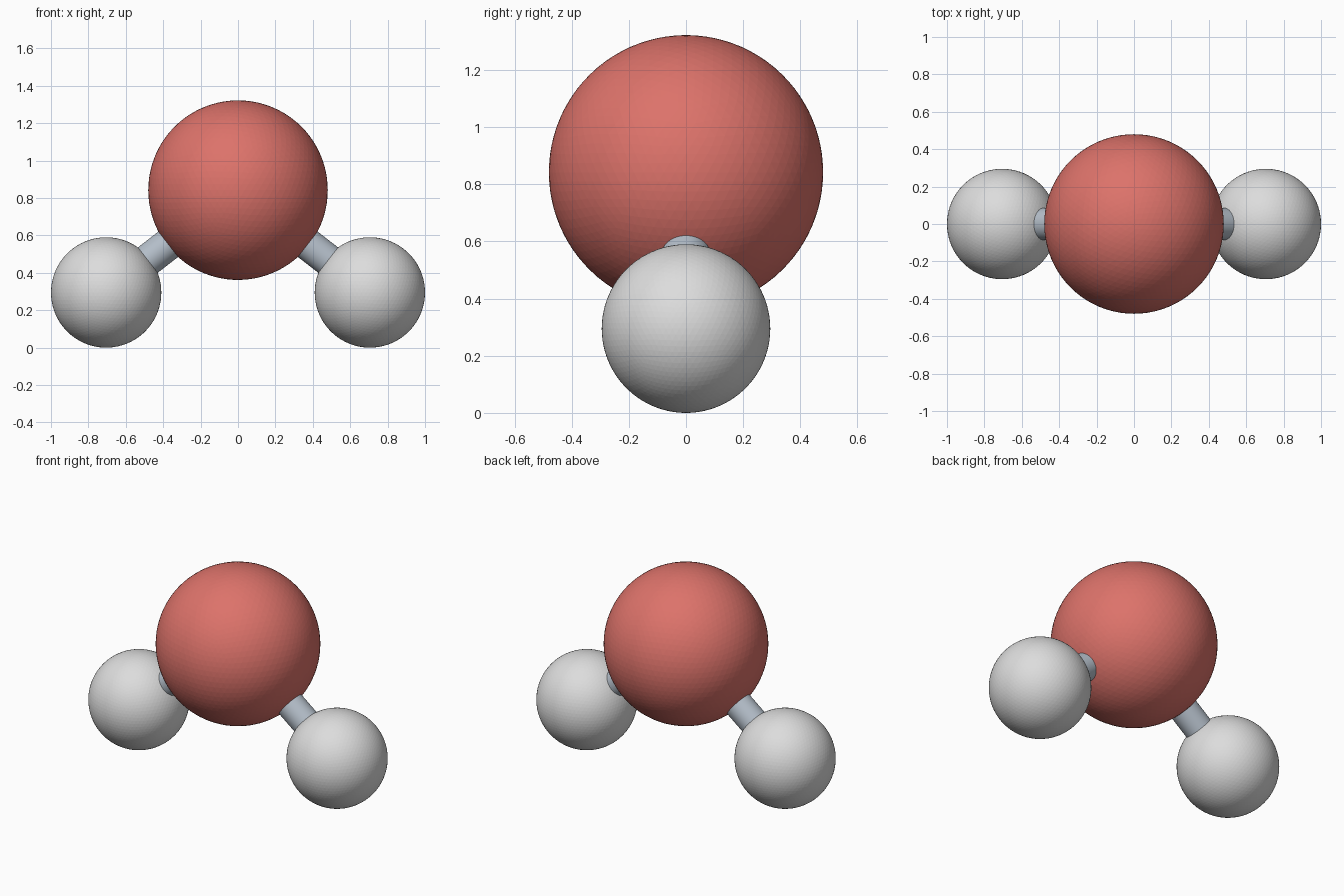
import bpy
import math
from mathutils import Vector

cube = bpy.data.objects.get("Cube")
if cube:
    bpy.data.objects.remove(cube, do_unlink=True)


def make_material(name, rgb):
    mat = bpy.data.materials.new(name)
    mat.use_nodes = True
    mat.diffuse_color = (*rgb, 1)
    mat.node_tree.nodes["Principled BSDF"].inputs["Base Color"].default_value = (*rgb, 1)
    return mat


red = make_material("soft red", (0.72, 0.17, 0.145))
white = make_material("light grey", (0.72, 0.72, 0.72))
steel = make_material("blue grey", (0.46, 0.52, 0.59))


def finish(name, mat):
    obj = bpy.context.object
    obj.name = name
    obj.data.materials.append(mat)
    return obj


def ball(name, centre, radius, mat):
    bpy.ops.mesh.primitive_ico_sphere_add(subdivisions=5, radius=radius, location=centre)
    return finish(name, mat)


def rod(name, start, end, radius, mat):
    axis = end - start
    bpy.ops.mesh.primitive_cylinder_add(
        vertices=48, radius=radius, depth=axis.length, location=(start + end) / 2,
        rotation=axis.to_track_quat("Z", "Y").to_euler())
    obj = finish(name, mat)
    bpy.ops.object.shade_smooth_by_angle(angle=math.radians(40))
    return obj


# Large central ball
centre = Vector((0, 0, 0.842))
ball("central_ball", centre, 0.48, red)

# Small outer balls, each joined to the centre by a rod
for side, sign in (("left", 1), ("right", -1)):
    outer = Vector((sign * 0.705, 0, 0.295))
    ball(side + "_ball", outer, 0.295, white)
    rod(side + "_rod", centre, outer, 0.086, steel)
